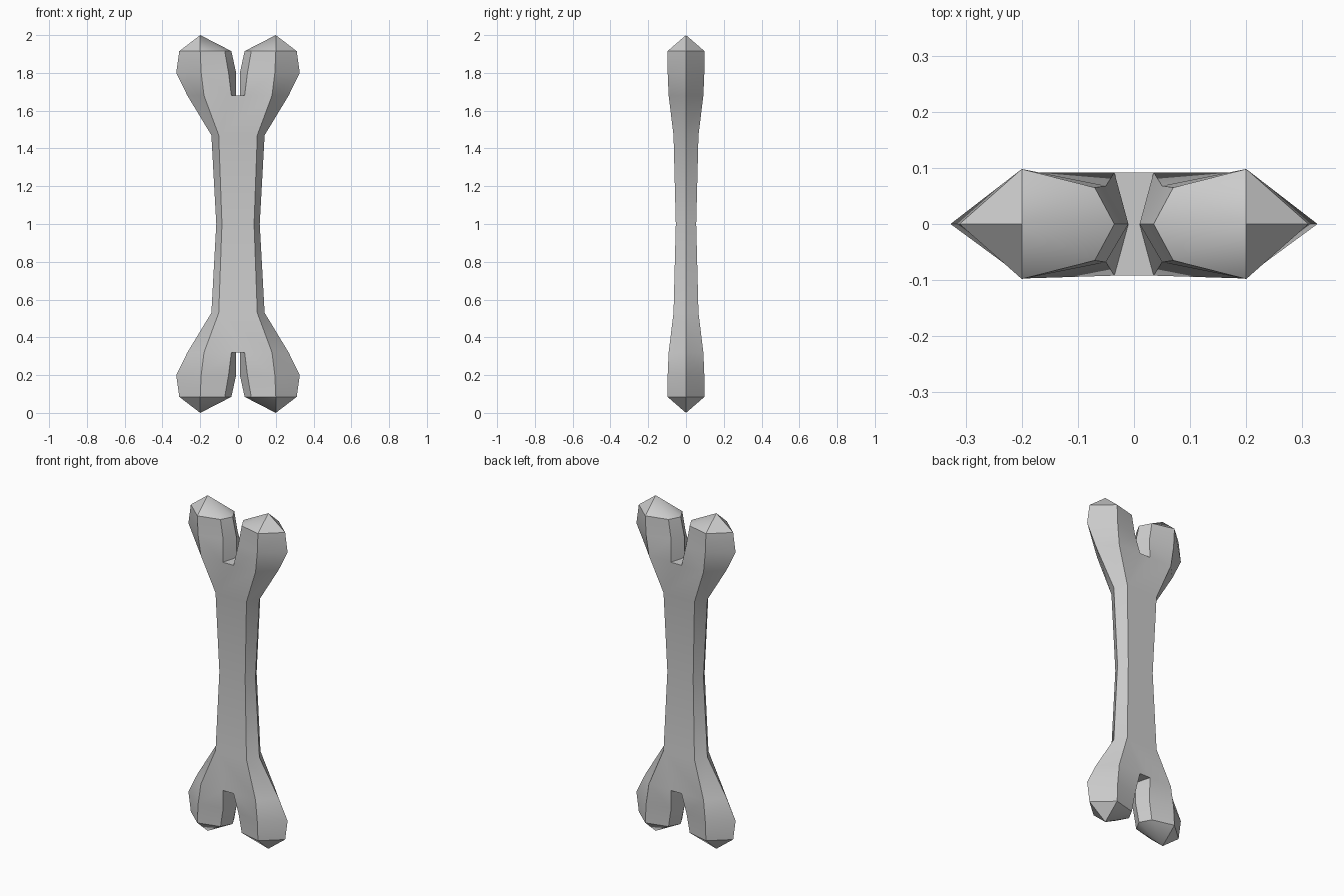
import bpy, bmesh

if "Cube" in bpy.data.objects:
    bpy.data.objects.remove(bpy.data.objects["Cube"])

mat = bpy.data.materials.new("bone grey")
mat.diffuse_color = (0.6, 0.6, 0.6, 1)
mat.use_nodes = True
mat.node_tree.nodes["Principled BSDF"].inputs["Base Color"].default_value = mat.diffuse_color

bm = bmesh.new()


def ring(z, outer, crease, depth, inner=None):
    """Right half of a cross-section, front to back: optional inner = (x front, y front, x middle)."""
    pts = [(crease, -depth), (outer, 0), (crease, depth)]
    if inner:
        xf, yf, xm = inner
        pts += [(xf, yf), (xm, 0), (xf, -yf)]
    return [bm.verts.new((x, y, z)) for x, y in pts]


def bridge(a, b, closed):
    n = len(a)
    for i in range(n if closed else n - 1):
        j = (i + 1) % n
        bm.faces.new((a[i], a[j], b[j], b[i]))


def centre(z, depth):
    return [bm.verts.new((0, -depth, z)), bm.verts.new((0, depth, z))]


# Upper right quarter of the shaft
mid = ring(1.0, 0.115, 0.085, 0.054)
neck = ring(1.47, 0.141, 0.102, 0.066)
base = ring(1.68, 0.268, 0.18, 0.092, (0.035, 0.092, 0.01))
c_mid, c_neck, c_base = centre(1.0, 0.054), centre(1.47, 0.066), centre(1.68, 0.092)
bridge(mid, neck, False)
bridge(neck, base[:3], False)
bm.faces.new((c_mid[0], mid[0], neck[0], c_neck[0]))
bm.faces.new((mid[2], c_mid[1], c_neck[1], neck[2]))
bm.faces.new((c_neck[0], neck[0], base[0], base[5], c_base[0]))
bm.faces.new((neck[2], c_neck[1], c_base[1], base[3], base[2]))

# Notch floor between the knobs
bm.faces.new((c_base[0], base[5], base[4], base[3], c_base[1]))

# Knob with pointed cap
bulge = ring(1.80, 0.327, 0.195, 0.097, (0.05, 0.068, 0.01))
rim = ring(1.915, 0.311, 0.2, 0.098, (0.07, 0.065, 0.035))
bridge(base, bulge, True)
bridge(bulge, rim, True)
tip = bm.verts.new((0.2, 0, 2.0))
for i in range(6):
    bm.faces.new((rim[i], rim[(i + 1) % 6], tip))


# Mirror to the left, then to the bottom
def mirror(axis, about):
    geom = bm.verts[:] + bm.edges[:] + bm.faces[:]
    new = bmesh.ops.duplicate(bm, geom=geom)["geom"]
    for v in new:
        if isinstance(v, bmesh.types.BMVert):
            v.co[axis] = 2 * about - v.co[axis]
    bmesh.ops.remove_doubles(bm, verts=bm.verts[:], dist=0.0005)


mirror(0, 0)
mirror(2, 1)
bmesh.ops.recalc_face_normals(bm, faces=bm.faces[:])

# Remove the centre seam so the front and back panels are whole
seam = [e for e in bm.edges if all(abs(v.co.x) < 1e-5 for v in e.verts)
        and len(e.link_faces) == 2]
bmesh.ops.dissolve_edges(bm, edges=seam, use_verts=True)

me = bpy.data.meshes.new("bone")
bm.to_mesh(me)
bm.free()
bone = bpy.data.objects.new("bone", me)
bpy.context.collection.objects.link(bone)
me.materials.append(mat)
bpy.context.view_layer.objects.active = bone
bone.select_set(True)
bpy.ops.object.shade_smooth_by_angle(angle=0.52)
